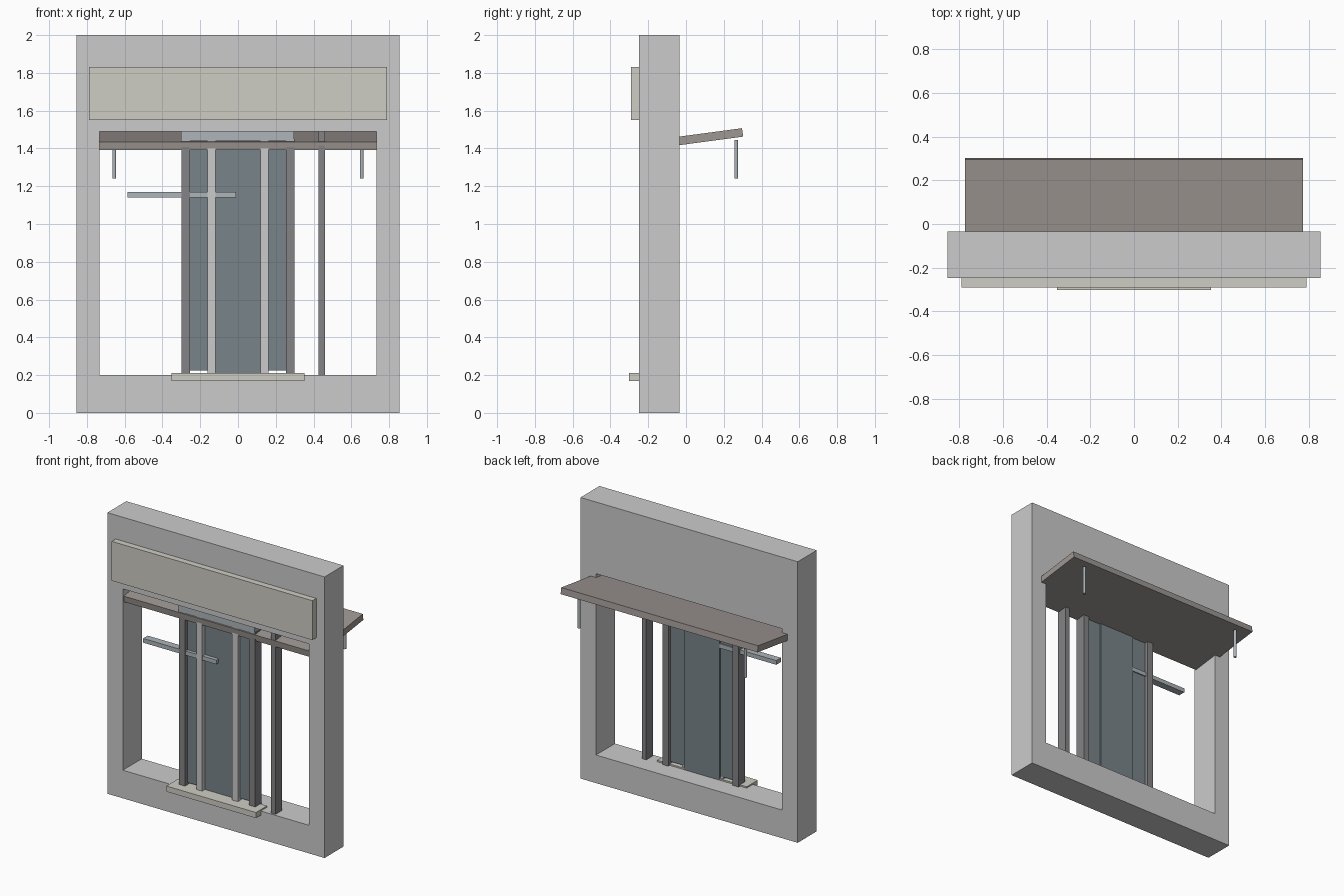
import bpy, bmesh, math
from mathutils import Matrix

if "Cube" in bpy.data.objects:
    bpy.data.objects.remove(bpy.data.objects["Cube"])


def material(name, rgb):
    m = bpy.data.materials.new(name)
    m.diffuse_color = (*rgb, 1)
    m.use_nodes = True
    m.node_tree.nodes["Principled BSDF"].inputs["Base Color"].default_value = m.diffuse_color
    return m


cream = material("cream_panel", (0.62, 0.61, 0.55))
brown = material("canopy_brown", (0.34, 0.31, 0.29))
dark = material("dark_metal", (0.23, 0.23, 0.24))
glass = material("dark_glass", (0.19, 0.23, 0.25))
steel = material("steel", (0.42, 0.46, 0.49))


def finish(name, bm, mat=None):
    bmesh.ops.recalc_face_normals(bm, faces=bm.faces)
    me = bpy.data.meshes.new(name)
    bm.to_mesh(me)
    bm.free()
    ob = bpy.data.objects.new(name, me)
    bpy.context.collection.objects.link(ob)
    if mat:
        me.materials.append(mat)
    return ob


def box(name, x, y, z, mat=None):
    """Box from (min, max) ranges on each axis."""
    bm = bmesh.new()
    size = [b - a for a, b in (x, y, z)]
    mid = [(a + b) / 2 for a, b in (x, y, z)]
    bmesh.ops.create_cube(bm, size=1, matrix=Matrix.Translation(mid) @ Matrix.Diagonal((*size, 1)))
    return finish(name, bm, mat)


def box_pair(name, x, y, z, mat=None):
    box(name + "_right", x, y, z, mat)
    box(name + "_left", (-x[1], -x[0]), y, z, mat)


# Wall frame: rectangular ring pushed back to its depth
bm = bmesh.new()
rings = []
for hw, z0, z1 in ((0.855, 0, 2), (0.733, 0.2, 1.49)):
    rings.append([bm.verts.new((x, -0.248, z)) for x, z in ((-hw, z0), (hw, z0), (hw, z1), (-hw, z1))])
outer, inner = rings
for i in range(4):
    j = (i + 1) % 4
    bm.faces.new((outer[i], outer[j], inner[j], inner[i]))
new = bmesh.ops.extrude_face_region(bm, geom=bm.faces[:], use_keep_orig=True)["geom"]
bmesh.ops.translate(bm, vec=(0, 0.213, 0), verts=[v for v in new if isinstance(v, bmesh.types.BMVert)])
finish("wall_frame", bm)

# Sign board above the opening and sill plate at the threshold
box("sign_board", (-0.79, 0.79), (-0.292, -0.245), (1.55, 1.83), cream)
box("sill_plate", (-0.353, 0.353), (-0.302, -0.178), (0.17, 0.21), cream)

# Sloping canopy running through the frame to the back
canopy = box("canopy", (-0.775, 0.775), (-0.27, 0.27), (-0.0225, 0.0225), brown)
canopy.location = (0, 0.032, 1.449)
canopy.rotation_euler.x = math.atan(0.134)

# Hanging rods under the canopy's outer edge
for side, x in (("left", -0.655), ("right", 0.655)):
    bm = bmesh.new()
    bmesh.ops.create_cone(bm, cap_ends=True, segments=12, radius1=0.01, radius2=0.01, depth=0.205,
                          matrix=Matrix.Translation((x, 0.266, 1.3425)))
    rod = finish("hanging_rod_" + side, bm, steel)
    bpy.context.view_layer.objects.active = rod
    rod.select_set(True)
    bpy.ops.object.shade_smooth_by_angle(angle=math.radians(40))
    rod.select_set(False)

# Door surround: jambs, header and mullions
box_pair("door_jamb", (0.253, 0.300), (-0.235, -0.162), (0.2, 1.45), dark)
box("door_header", (-0.303, 0.296), (-0.236, -0.162), (1.44, 1.489), steel)
box_pair("door_mullion", (0.118, 0.162), (-0.234, -0.19), (0.2, 1.45))

# Glazed leaves: one centre, one each side
box("centre_leaf", (-0.14, 0.14), (-0.203, -0.177), (0.2, 1.45), glass)
box_pair("side_leaf", (0.12, 0.256), (-0.207, -0.186), (0.225, 1.45), glass)

# Separate post and horizontal bar
box("side_post", (0.425, 0.46), (-0.236, -0.16), (0.195, 1.49), dark)
box("cross_bar", (-0.586, -0.01), (-0.23, -0.178), (1.14, 1.17), steel)
